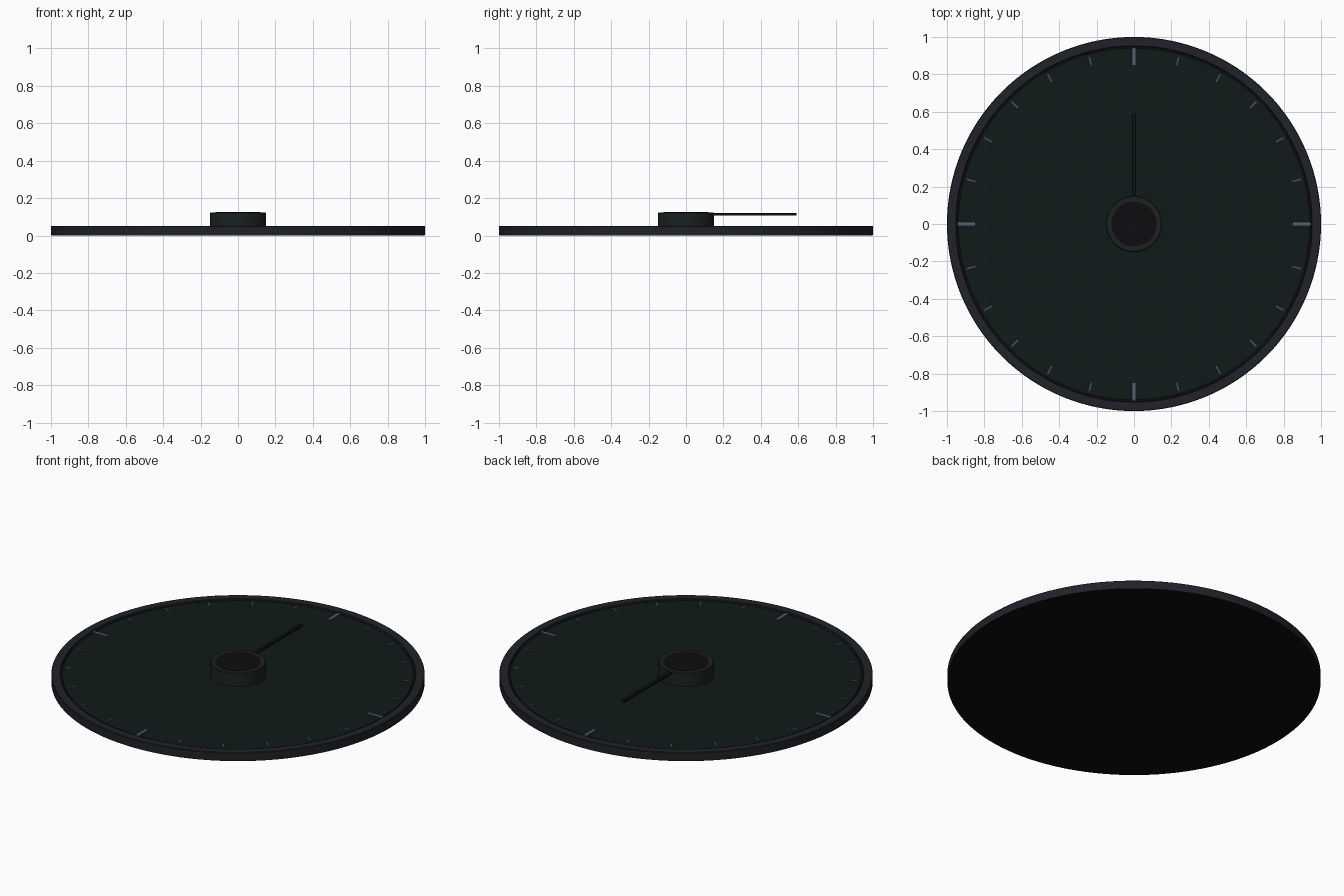
import bpy, bmesh, math
from mathutils import Matrix

if "Cube" in bpy.data.objects:
    bpy.data.objects.remove(bpy.data.objects["Cube"])


def material(name, r, g, b):
    m = bpy.data.materials.new(name)
    m.diffuse_color = (r, g, b, 1)
    m.use_nodes = True
    m.node_tree.nodes["Principled BSDF"].inputs["Base Color"].default_value = m.diffuse_color
    return m


RIM = material("rim_grey", 0.015, 0.016, 0.021)
BLACK = material("black", 0.004, 0.004, 0.005)
DIAL = material("dial_green", 0.005, 0.011, 0.010)
HUB = material("hub_grey", 0.012, 0.015, 0.016)
TICK = material("tick_grey", 0.10, 0.13, 0.16)
MINOR = material("minor_tick_grey", 0.06, 0.08, 0.085)
HAND = material("hand_black", 0.003, 0.005, 0.004)


def finish(name, bm, mat, smooth=False):
    bmesh.ops.recalc_face_normals(bm, faces=bm.faces)
    me = bpy.data.meshes.new(name)
    bm.to_mesh(me)
    bm.free()
    me.materials.append(mat)
    ob = bpy.data.objects.new(name, me)
    bpy.context.collection.objects.link(ob)
    if smooth:
        bpy.ops.object.select_all(action='DESELECT')
        ob.select_set(True)
        bpy.context.view_layer.objects.active = ob
        bpy.ops.object.shade_smooth_by_angle(angle=math.radians(30))
    return ob


def lathe(name, profile, mat, steps=128, closed=False):
    """Spin (radius, z) points around z; closed profiles make rings."""
    bm = bmesh.new()
    vs = [bm.verts.new((r, 0, z)) for r, z in profile]
    es = [bm.edges.new(p) for p in zip(vs, vs[1:])]
    if closed:
        es.append(bm.edges.new((vs[-1], vs[0])))
    bmesh.ops.spin(bm, geom=vs + es, cent=(0, 0, 0), axis=(0, 0, 1),
                   angle=math.tau, steps=steps)
    bmesh.ops.remove_doubles(bm, verts=bm.verts, dist=1e-5)
    return finish(name, bm, mat, True)


def add_bar(bm, width, y0, y1, z0, z1, angle=0):
    """Radial bar along +y, turned clockwise by angle."""
    mat = (Matrix.Rotation(-angle, 4, 'Z')
           @ Matrix.Translation((0, (y0 + y1) / 2, (z0 + z1) / 2))
           @ Matrix.Diagonal((width, y1 - y0, z1 - z0, 1)))
    bmesh.ops.create_cube(bm, size=1, matrix=mat)


# Body: back plate, outer rim and recessed dial with a groove around it
lathe("back_plate", [(0, 0), (0.998, 0), (0.998, 0.004), (0.96, 0.035), (0, 0.035)], BLACK)
lathe("outer_rim", [(0.95, 0.002), (1.0, 0.002), (1.0, 0.048), (0.997, 0.051),
                    (0.953, 0.051), (0.95, 0.048)], RIM, closed=True)
lathe("dial", [(0, 0.034), (0.94, 0.034), (0.94, 0.045), (0, 0.045)], DIAL)

# Hour marks: 24 ticks, with every sixth one longer
major, minor = bmesh.new(), bmesh.new()
for i in range(24):
    a = math.tau * i / 24
    if i % 6 == 0:
        add_bar(major, 0.018, 0.85, 0.945, 0.044, 0.049, a)
    else:
        add_bar(minor, 0.008, 0.878, 0.925, 0.044, 0.048, a)
finish("major_ticks", major, TICK)
finish("minor_ticks", minor, MINOR)

# Central hub with dark cap
lathe("hub", [(0, 0.044), (0.15, 0.044), (0.15, 0.120), (0.146, 0.124),
              (0, 0.124)], HUB, 96)
lathe("hub_cap", [(0, 0.115), (0.12, 0.115), (0.12, 0.126), (0, 0.126)], BLACK, 96)

# Pointer
bm = bmesh.new()
add_bar(bm, 0.02, 0.10, 0.59, 0.107, 0.119)
finish("hand", bm, HAND)
